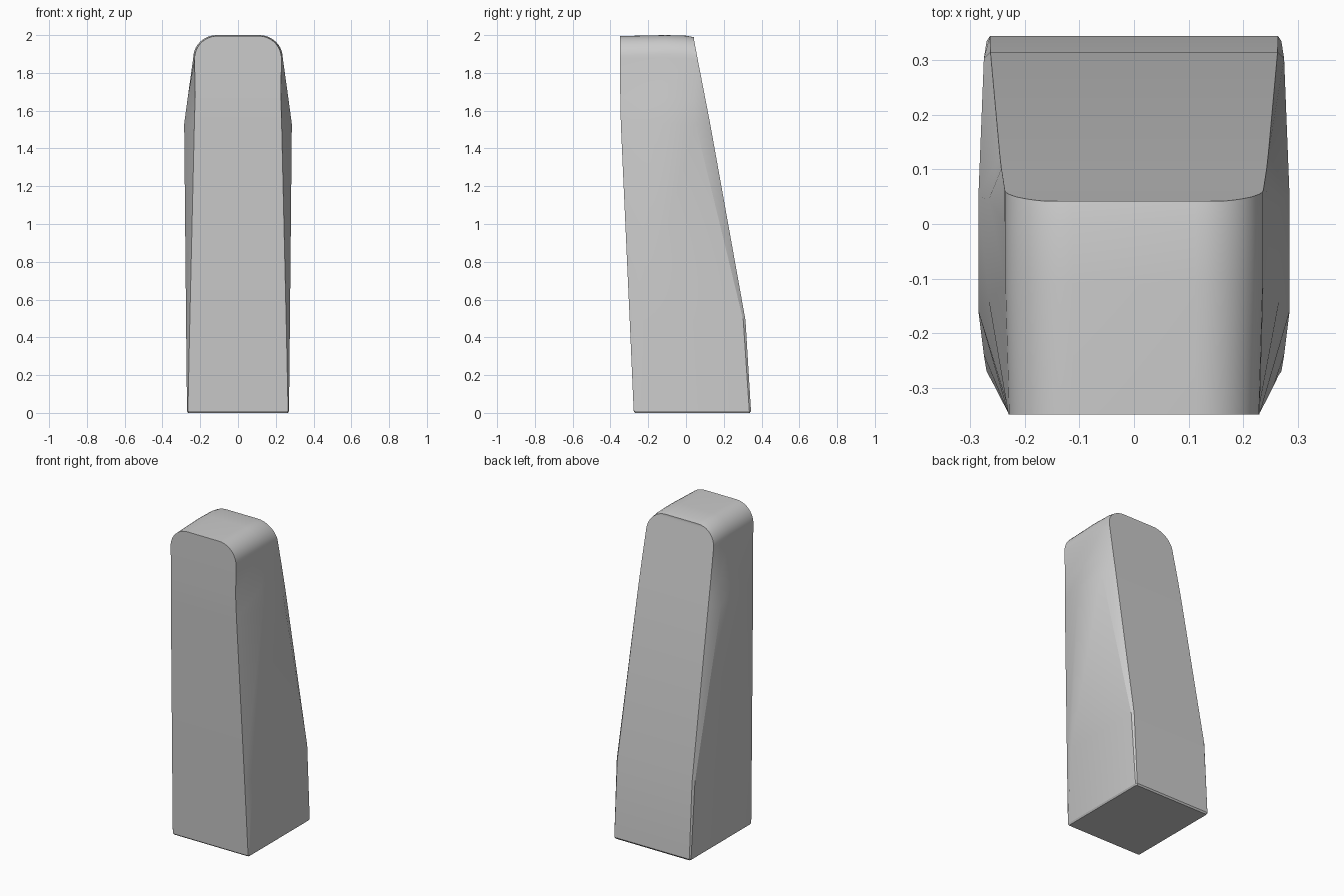
import bpy, bmesh, math

cube = bpy.data.objects.get("Cube")
if cube:
    bpy.data.objects.remove(cube, do_unlink=True)

grey = bpy.data.materials.new("light grey")
grey.use_nodes = True
colour = (0.6, 0.6, 0.6, 1)
grey.diffuse_color = colour
grey.node_tree.nodes["Principled BSDF"].inputs["Base Color"].default_value = colour

# Body levels: z, then (half width, y) from front edge to back edge
levels = [
    (0.0, [(0.259, -0.270), (0.264, -0.265), (0.264, 0.330), (0.258, 0.337)]),
    (0.01, [(0.265, -0.277), (0.270, -0.270), (0.270, 0.335), (0.264, 0.344)]),
    (0.49, [(0.255, -0.298), (0.275, -0.240), (0.275, 0.303), (0.263, 0.315)]),
    (1.53, [(0.231, -0.345), (0.285, -0.160), (0.285, 0.050), (0.246, 0.128)]),
    (1.67, [(0.227, -0.348), (0.266, -0.140), (0.266, 0.045), (0.243, 0.101)]),
]

# Rounded crown: quarter arc narrowing to the flat top
STEPS = 10
for i in range(STEPS + 1):
    a = math.pi / 2 * i / STEPS
    z = 1.88 + 0.12 * math.sin(a)
    half = 0.112 + 0.125 * math.cos(a)
    back = 0.128 - 0.25 * (z - 1.53) * 0.75
    back = max(back, 0.042)
    trim = 0.007 * math.cos(a)
    levels.append((z, [(half - trim, -0.349), (half, -0.11),
                       (half, 0.0), (half, back)]))

bm = bmesh.new()
rings = []
for z, side in levels:
    # The crown dips slightly towards the front and back edges
    sag = (0.005, 0, 0.003, 0.011) if z > 1.87 else (0, 0, 0, 0)
    pts = [(x, y, z - s) for (x, y), s in zip(side, sag)]
    pts += [(-x, y, h) for x, y, h in reversed(pts)]
    rings.append([bm.verts.new(p) for p in pts])

# Walls between neighbouring levels
for low, high in zip(rings, rings[1:]):
    for i in range(len(low)):
        j = (i + 1) % len(low)
        bm.faces.new((low[i], low[j], high[j], high[i]))

# Base and top, the top in strips
bm.faces.new(list(reversed(rings[0])))
top = rings[-1]
for i in range(3):
    bm.faces.new((top[i], top[i + 1], top[6 - i], top[7 - i]))
bmesh.ops.recalc_face_normals(bm, faces=bm.faces)

mesh = bpy.data.meshes.new("tapered_body")
bm.to_mesh(mesh)
bm.free()
mesh.materials.append(grey)
body = bpy.data.objects.new("tapered_body", mesh)
bpy.context.collection.objects.link(body)

bpy.ops.object.select_all(action="DESELECT")
body.select_set(True)
bpy.context.view_layer.objects.active = body
bpy.ops.object.shade_smooth_by_angle(angle=math.radians(30))
